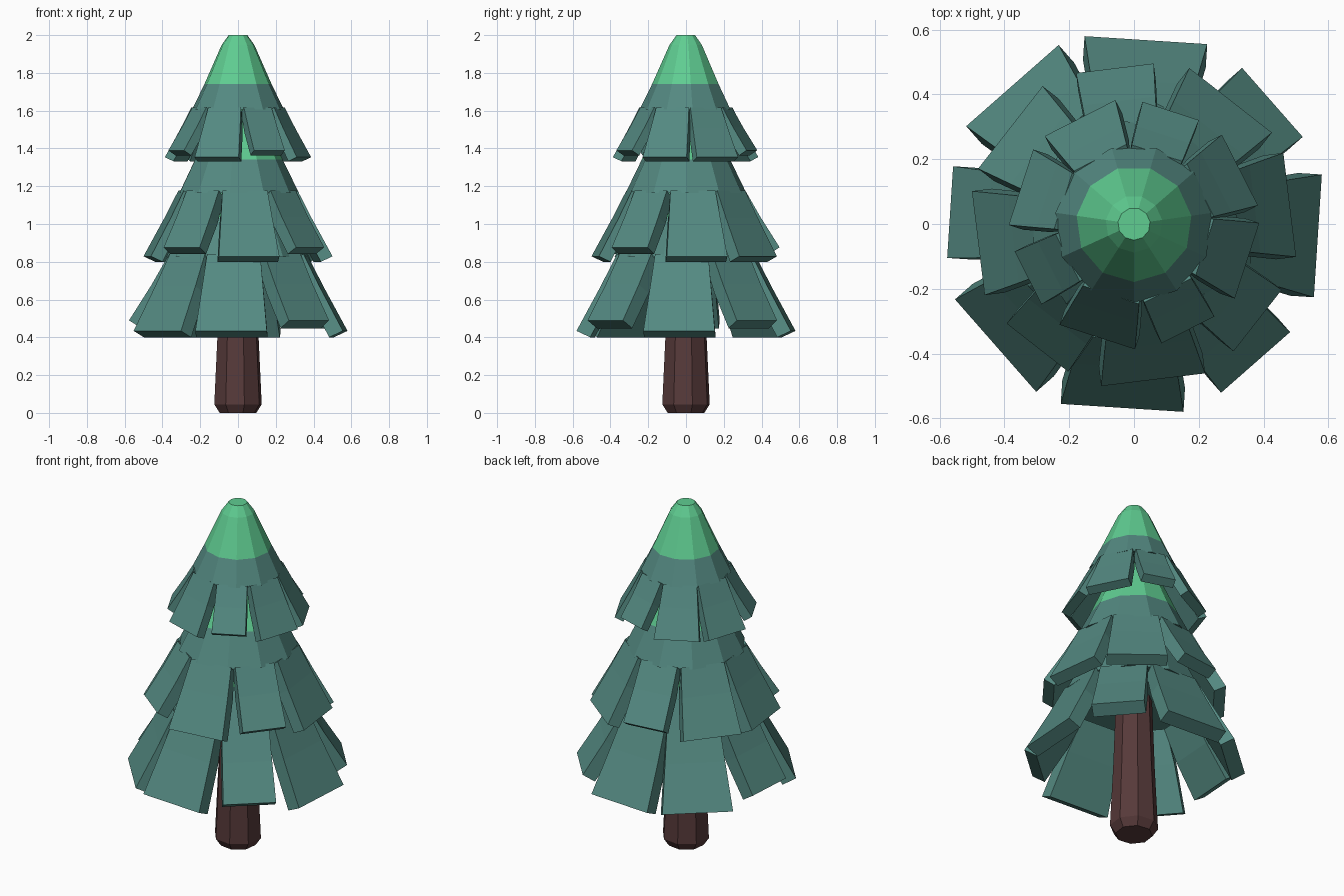
import bpy, bmesh, math
from mathutils import Matrix

if "Cube" in bpy.data.objects:
    bpy.data.objects.remove(bpy.data.objects["Cube"])


def material(name, rgb):
    m = bpy.data.materials.new(name)
    m.diffuse_color = (*rgb, 1)
    m.use_nodes = True
    m.node_tree.nodes["Principled BSDF"].inputs["Base Color"].default_value = m.diffuse_color
    return m


NEEDLES = material("dark teal needles", (0.088, 0.250, 0.220))
TIP = material("light green tip", (0.115, 0.610, 0.285))
BARK = material("brown bark", (0.095, 0.042, 0.042))


def finish(name, bm, mats):
    bmesh.ops.recalc_face_normals(bm, faces=bm.faces)
    me = bpy.data.meshes.new(name)
    bm.to_mesh(me)
    bm.free()
    for m in mats:
        me.materials.append(m)
    ob = bpy.data.objects.new(name, me)
    bpy.context.collection.objects.link(ob)
    return ob


def lathe(bm, profile, sides, phase=0.0):
    """Closed faceted solid of revolution from (radius, z) points."""
    rings = []
    for r, z in profile:
        rings.append([bm.verts.new((r * math.cos(phase + math.tau * i / sides),
                                    r * math.sin(phase + math.tau * i / sides), z))
                      for i in range(sides)])
    faces = [bm.faces.new(rings[0]), bm.faces.new(rings[-1])]
    for a, b in zip(rings, rings[1:]):
        for i in range(sides):
            j = (i + 1) % sides
            faces.append(bm.faces.new((a[i], a[j], b[j], b[i])))
    return faces


def flap(bm, section, widths, angle):
    """Thick bent plate: side section (radius, z) with a width per point."""
    rot = Matrix.Rotation(angle, 3, 'Z')
    sides = []
    for s in (-1, 1):
        vs = [bm.verts.new((r, s * w / 2, z)) for (r, z), w in zip(section, widths)]
        for v in vs:
            v.co = rot @ v.co
        sides.append(vs)
    a, b = sides
    n = len(section)
    h = n // 2
    for i in range(n):
        j = (i + 1) % n
        bm.faces.new((a[i], a[j], b[j], b[i]))
    for vs in sides:                       # plate edges as quads
        for i in range(h - 1):
            bm.faces.new((vs[i], vs[i + 1], vs[n - 2 - i], vs[n - 1 - i]))


# tier shape at the size of the top tier, z measured from its lowest edge
CONE = [(0.050, 0.668), (0.088, 0.615), (0.179, 0.410), (0.245, 0.275)]
WIDE = [(0.230, 0.285), (0.285, 0.175), (0.367, 0.022),
        (0.320, 0.000), (0.240, 0.150), (0.186, 0.260)]
NARROW = [(0.230, 0.285), (0.290, 0.180), (0.367, 0.058),
          (0.325, 0.031), (0.245, 0.150), (0.186, 0.260)]
WIDE_W = (0.182, 0.208, 0.245, 0.245, 0.208, 0.165)
NARROW_W = (0.164, 0.172, 0.183, 0.183, 0.172, 0.155)


def tier(name, base, scale, start):
    bm = bmesh.new()
    # cone with the light tip
    for f in lathe(bm, CONE, 11, math.radians(start + 63)):
        c = f.calc_center_median()
        f.material_index = 1 if c.z > 0.42 else 0
    # ring of eight flaps, three of them short and narrow
    for k in range(8):
        ang = math.radians(start + 45 * k)
        if k in (0, 2, 5):
            flap(bm, NARROW, NARROW_W, ang)
        else:
            flap(bm, WIDE, WIDE_W, ang)
    bmesh.ops.scale(bm, vec=(scale,) * 3, verts=bm.verts)
    bmesh.ops.translate(bm, vec=(0, 0, base), verts=bm.verts)
    finish(name, bm, [NEEDLES, TIP])


tier("lower_branches", 0.40, 1.55, 311.3)
tier("middle_branches", 0.80, 1.32, 232)
tier("upper_branches", 1.332, 1.0, 207)

# trunk with a chamfered foot
bm = bmesh.new()
lathe(bm, [(0.100, 0.0), (0.130, 0.045), (0.112, 0.42), (0.095, 0.90)], 8, math.radians(15))
finish("trunk", bm, [BARK])
